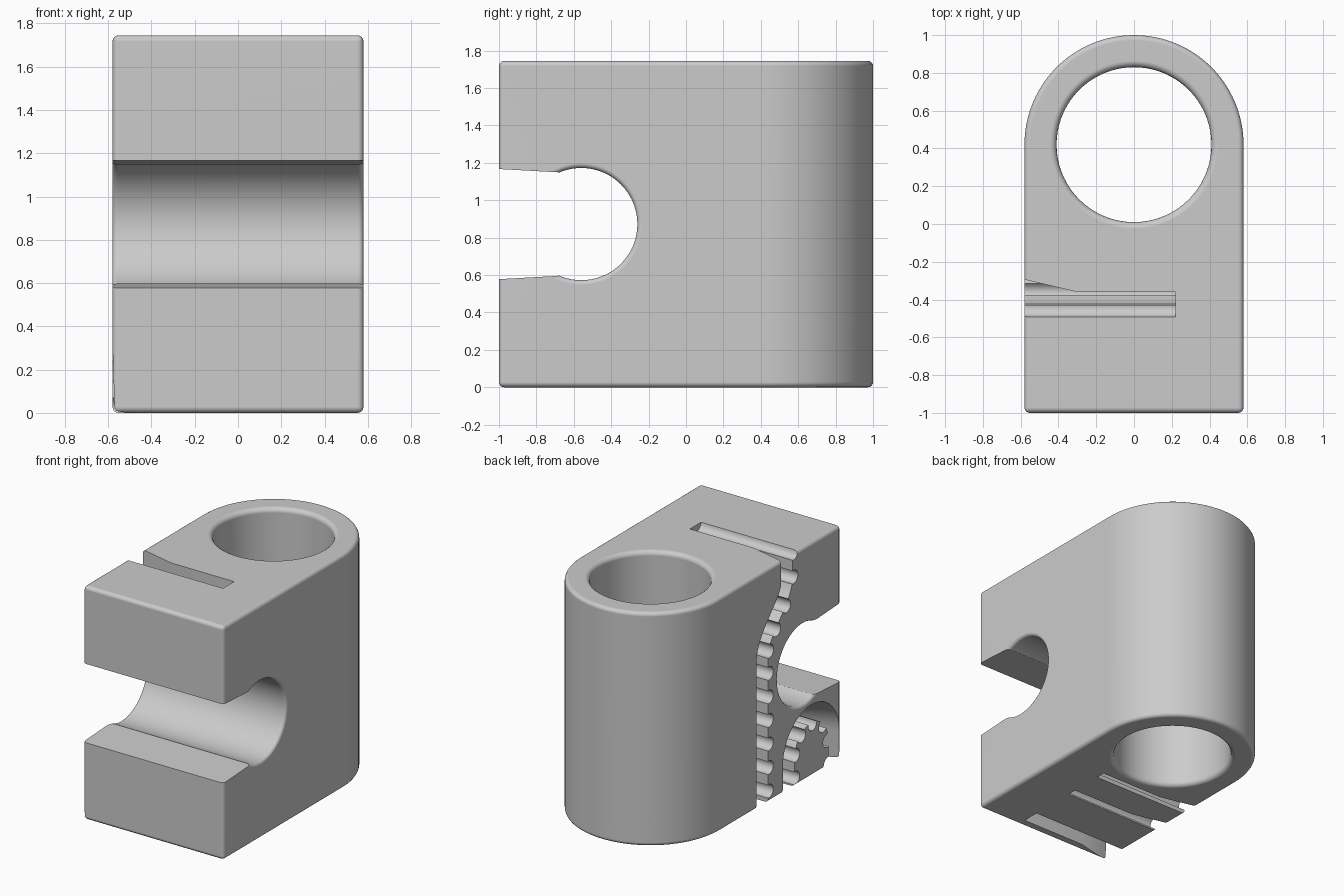
import bpy
import bmesh
from math import sin, cos, pi, radians
from mathutils import Vector, Matrix

cube = bpy.data.objects.get("Cube")
if cube:
    bpy.data.objects.remove(cube, do_unlink=True)

HALF, HEIGHT, BORE_Y = 0.58, 1.745, 0.42
PITCH = 0.176
SLOT_END = 0.22
LAND, BACK, FLARE = -0.035, 0.035, 0.115

plastic = bpy.data.materials.new("grey plastic")
plastic.use_nodes = True
GREY = (0.6, 0.6, 0.6, 1)
plastic.diffuse_color = GREY
plastic.node_tree.nodes["Principled BSDF"].inputs["Base Color"].default_value = GREY


def make_object(name, bm):
    bmesh.ops.recalc_face_normals(bm, faces=bm.faces)
    mesh = bpy.data.meshes.new(name)
    bm.to_mesh(mesh)
    bm.free()
    mesh.materials.append(plastic)
    obj = bpy.data.objects.new(name, mesh)
    bpy.context.collection.objects.link(obj)
    return obj


def loft(bm, rings):
    """Bridge equal rings of points into a closed solid."""
    rows = [[bm.verts.new(p) for p in ring] for ring in rings]
    n = len(rows[0])
    for a, b in zip(rows, rows[1:]):
        for i in range(n):
            j = (i + 1) % n
            bm.faces.new((a[i], a[j], b[j], b[i]))
    bm.faces.new(rows[0])
    bm.faces.new(rows[-1])


def flared_cylinder(name, radius, length, fillet, matrix):
    """Cutter along local z, with rounded flares where it leaves the block."""
    half = length / 2
    steps = [i * pi / 8 for i in range(5)]
    flare = [(radius + fillet * (1 - cos(t)), half - fillet * (1 - sin(t))) for t in steps]
    flare.append((radius + fillet, half + 0.05))
    outline = [(r, -z) for r, z in reversed(flare)] + flare
    n = 72
    bm = bmesh.new()
    loft(bm, [[matrix @ Vector((r * cos(2 * pi * i / n), r * sin(2 * pi * i / n), z))
               for i in range(n)] for r, z in outline])
    return make_object(name, bm)


def apply_modifiers(obj):
    graph = bpy.context.evaluated_depsgraph_get()
    mesh = bpy.data.meshes.new_from_object(obj.evaluated_get(graph))
    obj.modifiers.clear()
    obj.data = mesh


def cut(obj, cutter):
    mod = obj.modifiers.new("cut", "BOOLEAN")
    mod.operation, mod.solver, mod.object = "DIFFERENCE", "EXACT", cutter
    apply_modifiers(obj)
    bpy.data.objects.remove(cutter, do_unlink=True)


# Block with a round back, edges softened
n = 48
outline = [(-HALF, -1), (HALF, -1)]
outline += [(HALF * cos(pi * i / n), BORE_Y + HALF * sin(pi * i / n)) for i in range(n + 1)]
bm = bmesh.new()
loft(bm, [[(x, y, z) for x, y in outline] for z in (0, HEIGHT)])
block = make_object("clamp_block", bm)
bevel = block.modifiers.new("soft edges", "BEVEL")
bevel.width, bevel.segments = 0.028, 4
bevel.limit_method, bevel.angle_limit = "ANGLE", radians(40)
apply_modifiers(block)

# Vertical rod bore
cut(block, flared_cylinder("bore_cutter", 0.41, HEIGHT, 0.035,
                           Matrix.Translation((0, BORE_Y, HEIGHT / 2))))

# Horizontal snap-in notch: round seat and tapered mouth
MID = HEIGHT / 2
cut(block, flared_cylinder("seat_cutter", 0.3, 2 * HALF, 0.025,
                           Matrix.Translation((0, -0.56, MID)) @ Matrix.Rotation(pi / 2, 4, "Y")))
mouth = [(-1.1, 0.3), (-0.685, 0.277), (-0.5, 0.2)]
mouth += [(y, -z) for y, z in reversed(mouth)]
bm = bmesh.new()
loft(bm, [[(x, y, MID + z) for y, z in mouth] for x in (-0.7, 0.7)])
cut(block, make_object("mouth_cutter", bm))


# Toothed belt channels, described by a path in the side plane
def frames(path):
    """Position and back-side normal at each path point."""
    pts = [Vector(p) for p in path]
    out = []
    for i, p in enumerate(pts):
        t = (pts[min(i + 1, len(pts) - 1)] - pts[max(i - 1, 0)]).normalized()
        out.append((p, Vector((t.y, -t.x))))
    return out


def belt_channel(name, path, first):
    line = frames(path)
    section = [(LAND, -0.64), (LAND, SLOT_END), (BACK, SLOT_END), (BACK, -0.3), (FLARE, -0.64)]
    bm = bmesh.new()
    loft(bm, [[(x, *(p + nrm * off)) for off, x in section] for p, nrm in line])
    cut(block, make_object(name + "_cutter", bm))
    # Half-round tooth grooves at a constant pitch
    bm = bmesh.new()
    goal, run = first, 0.0
    for (p, a), (q, b) in zip(line, line[1:]):
        step = (q - p).length
        while goal <= run + step:
            f = (goal - run) / step
            nrm = a.lerp(b, f).normalized()
            c = p.lerp(q, f) + nrm * (LAND - 0.012)
            ring = [c + 0.05 * Vector((cos(k * pi / 10), sin(k * pi / 10))) for k in range(20)]
            loft(bm, [[(x, *v) for v in ring] for x in (-0.65, SLOT_END)])
            goal += PITCH
        run += step
    cut(block, make_object(name + "_groove_cutter", bm))


# Long channel: straight, S-bend, straight
long_path = [(-0.105, -0.08), (-0.105, 0.6)]
for i in range(21):
    s = i / 20
    long_path.append((-0.105 - 0.29 * s * s * (3 - 2 * s), 1.1 + 0.47 * s))
long_path += [(-0.395, 1.65), (-0.395, 1.83)]
belt_channel("long_channel", long_path, 0.16)

# Loop channel around a toothed island
loop_path = [(-0.415, -0.08), (-0.415, 0.1)]
loop_path += [(-0.65 + 0.235 * cos(pi * i / 28), 0.2 + 0.235 * sin(pi * i / 28)) for i in range(29)]
loop_path += [(-0.89, 0.1), (-0.9, -0.08)]
belt_channel("loop_channel", loop_path, 0.14)

# Smooth curved faces, keep flat faces flat
bpy.ops.object.select_all(action="DESELECT")
block.select_set(True)
bpy.context.view_layer.objects.active = block
bpy.ops.object.shade_smooth_by_angle(angle=radians(30))
weighted = block.modifiers.new("flat shading weights", "WEIGHTED_NORMAL")
weighted.keep_sharp = True
